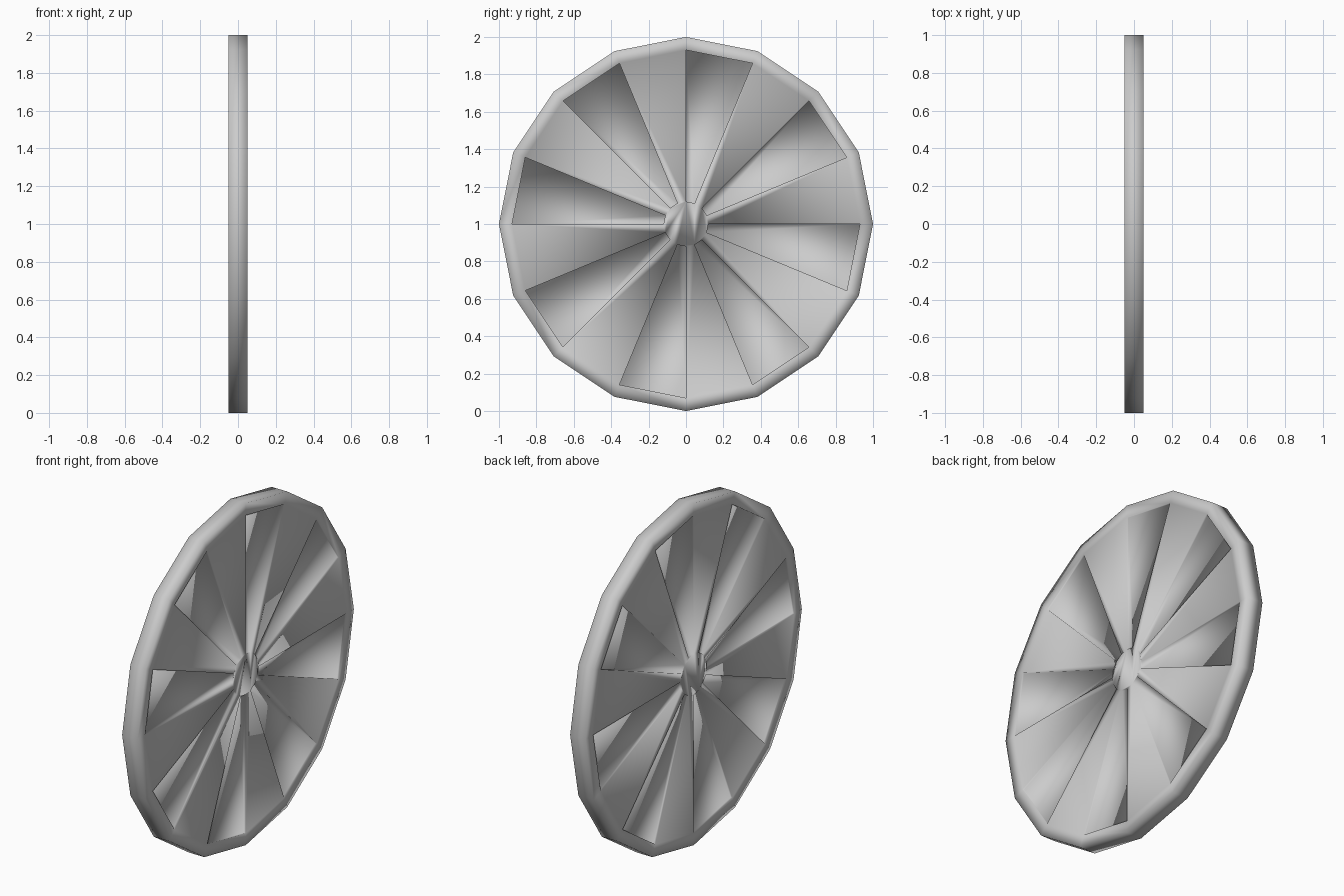
import bpy, bmesh, math

if "Cube" in bpy.data.objects:
    bpy.data.objects.remove(bpy.data.objects["Cube"])

N = 16                 # sides of the wheel
STEP = math.tau / N
R_IN = 0.93            # inner radius of rim
R_HUB = 0.12
X_FACE = 0.05          # half thickness
X_FLOOR = 0.04         # level of the shallow recessed panels

bm = bmesh.new()


def ring(r, x):
    return [bm.verts.new((x, r * math.cos(i * STEP), 1 + r * math.sin(i * STEP)))
            for i in range(N)]


def face(verts, side):
    bm.faces.new(verts if side > 0 else verts[::-1])


outer = {}
for s in (1, -1):
    x, fx = s * X_FACE, s * X_FLOOR
    out, inn, hub = ring(1.0, x), ring(R_IN, x), ring(R_HUB, x)
    low_in, low_hub = ring(R_IN, fx), ring(R_HUB, fx)
    outer[s] = out
    star = []
    for i in range(N):
        k = (i + 1) % N
        # Rim front
        face([inn[i], out[i], out[k], inn[k]], s)
        if i % 2 == 0:
            star += [hub[i], inn[i], inn[k], hub[k]]
        else:
            # Recessed panel: floor and four walls
            top = [hub[i], inn[i], inn[k], hub[k]]
            low = [low_hub[i], low_in[i], low_in[k], low_hub[k]]
            face(low, s)
            for a in range(4):
                b = (a + 1) % 4
                face([low[b], low[a], top[a], top[b]], s)
    # Hub and eight flat blades in one star-shaped face
    face(star, s)

# Outer band of the rim
for i in range(N):
    k = (i + 1) % N
    bm.faces.new((outer[1][i], outer[-1][i], outer[-1][k], outer[1][k]))

me = bpy.data.meshes.new("wheel")
bm.to_mesh(me)
bm.free()
for p in me.polygons:
    p.use_smooth = True
ob = bpy.data.objects.new("wheel", me)
bpy.context.collection.objects.link(ob)
